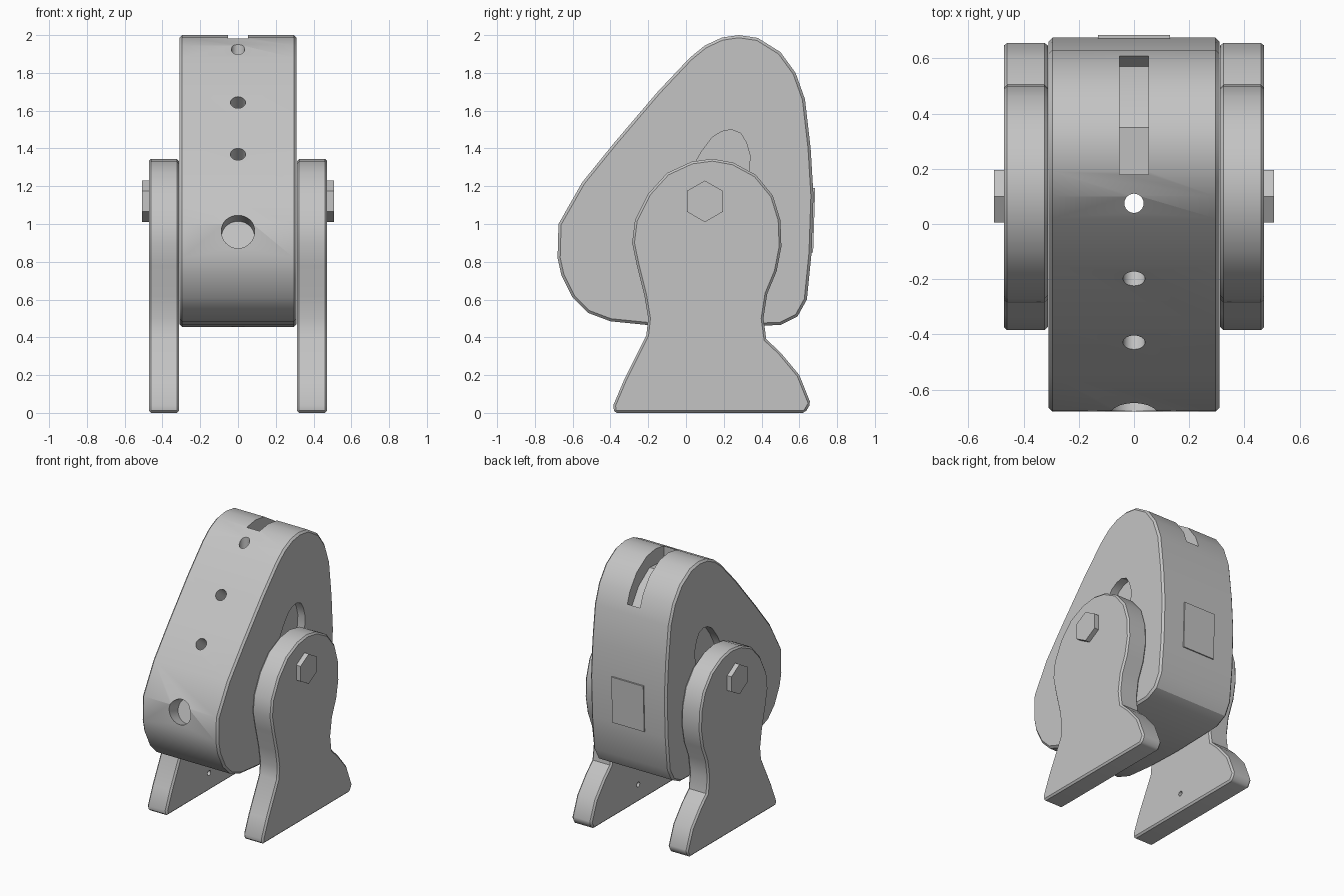
import bpy, bmesh, math
from mathutils import Vector

old = bpy.data.objects.get("Cube")
if old:
    bpy.data.objects.remove(old, do_unlink=True)

grey = bpy.data.materials.new("plain grey")
grey.use_nodes = True
COLOUR = (0.55, 0.55, 0.55, 1)
grey.diffuse_color = COLOUR
grey.node_tree.nodes["Principled BSDF"].inputs["Base Color"].default_value = COLOUR


def activate(ob):
    bpy.ops.object.select_all(action='DESELECT')
    ob.select_set(True)
    bpy.context.view_layer.objects.active = ob


def apply_modifier(ob, mod):
    activate(ob)
    bpy.ops.object.modifier_apply(modifier=mod.name)


def slab(name, outline, x0, x1, bevel=0.0):
    """Extrude a (y, z) outline between two x positions, with softened rims."""
    bm = bmesh.new()
    face = bm.faces.new([bm.verts.new((x0, y, z)) for y, z in outline])
    ext = bmesh.ops.extrude_face_region(bm, geom=[face])
    bmesh.ops.translate(bm, vec=(x1 - x0, 0, 0),
                        verts=[v for v in ext["geom"] if isinstance(v, bmesh.types.BMVert)])
    bmesh.ops.recalc_face_normals(bm, faces=bm.faces)
    mesh = bpy.data.meshes.new(name)
    bm.to_mesh(mesh)
    bm.free()
    ob = bpy.data.objects.new(name, mesh)
    bpy.context.collection.objects.link(ob)
    mesh.materials.append(grey)
    if bevel:
        mod = ob.modifiers.new("rim", 'BEVEL')
        mod.width, mod.segments = bevel, 1
        mod.limit_method, mod.angle_limit = 'ANGLE', math.radians(50)
        apply_modifier(ob, mod)
    return ob


def rod(name, start, end, radius, sides=24):
    """Cylinder between two points."""
    a, b = Vector(start), Vector(end)
    bpy.ops.mesh.primitive_cylinder_add(vertices=sides, radius=radius, depth=(b - a).length,
                                        location=(a + b) / 2,
                                        rotation=(b - a).to_track_quat('Z', 'Y').to_euler())
    ob = bpy.context.object
    ob.name = name
    ob.data.materials.append(grey)
    return ob


def cut(ob, cutter):
    mod = ob.modifiers.new("cut", 'BOOLEAN')
    mod.operation, mod.solver, mod.object = 'DIFFERENCE', 'EXACT', cutter
    apply_modifier(ob, mod)
    bpy.data.objects.remove(cutter, do_unlink=True)


def smooth(ob):
    activate(ob)
    bpy.ops.object.shade_smooth_by_angle(angle=math.radians(32))


# Body: thick rounded wedge
BODY = [(-.68, .82), (-.675, 1), (-.55, 1.22), (-.38, 1.43), (-.15, 1.7), (.02, 1.88), (.1, 1.945),
        (.19, 1.987), (.28, 2), (.38, 1.985), (.5, 1.91), (.58, 1.8), (.63, 1.66), (.66, 1.4),
        (.675, 1.15), (.665, .85), (.64, .6), (.59, .51), (.5, .465), (.1, .455), (-.2, .465),
        (-.4, .485), (-.52, .53), (-.6, .61), (-.66, .73)]
body = slab("body", BODY, -.31, .31, .014)

# Curved slot over the crown
cut(body, slab("slot_cutter", [(.18, 2.1), (.18, 1.88), (.35, 1.89), (.48, 1.8), (.57, 1.66),
                               (.61, 1.72), (.75, 1.72), (.75, 2.1)], -.052, .052))

# Teardrop pockets behind the arms
POCKET = [(.0, 1.1), (.03, 1.29), (.08, 1.38), (.14, 1.46), (.19, 1.49), (.24, 1.5), (.29, 1.48),
          (.32, 1.43), (.34, 1.36), (.33, 1.25), (.3, 1.1)]
for side in (-1, 1):
    cut(body, slab("pocket_cutter", POCKET, side * .25, side * .4))

# Holes down the sloping front: two blind, one through, one large
for y, z in ((-.43, 1.37), (-.2, 1.645)):
    cut(body, rod("hole_cutter", (0, y - .12, z + .1), (0, y + .12, z - .1), .04))
cut(body, rod("hole_cutter", (0, .075, 2.2), (0, .075, .2), .035))
cut(body, rod("large_hole_cutter", (0, -.8, 1.0), (0, -.57, .93), .088, 32))
smooth(body)

# Thin plate on the back
back_plate = slab("back_plate", [(.64, .85), (.673, .85), (.684, 1.19), (.64, 1.19)], -.13, .13)

# Arms with flared feet, and hexagonal bolts
ARM = [(-.38, 0), (-.385, .04), (-.33, .17), (-.21, .41), (-.2, .5), (-.22, .62), (-.26, .78),
       (-.285, .9), (-.27, 1.02), (-.2, 1.16), (-.1, 1.27), (.03, 1.33), (.14, 1.345),
       (.25, 1.325), (.37, 1.26), (.46, 1.15), (.5, 1.02), (.505, .88), (.48, .75), (.43, .63),
       (.41, .5), (.425, .39), (.5, .32), (.6, .2), (.66, .05), (.63, 0)]
for side, label in ((1, "left"), (-1, "right")):
    arm = slab(label + "_arm", ARM, side * .312, side * .472, .012)
    cut(arm, rod("pin_hole_cutter", (side * .25, .11, .13), (side * .38, .11, .13), .018, 16))
    smooth(arm)
    hexagon = [(.1 + .11 * math.sin(i * math.pi / 3), 1.12 + .11 * math.cos(i * math.pi / 3))
               for i in range(6)]
    slab(label + "_bolt", hexagon, side * .45, side * .507)
